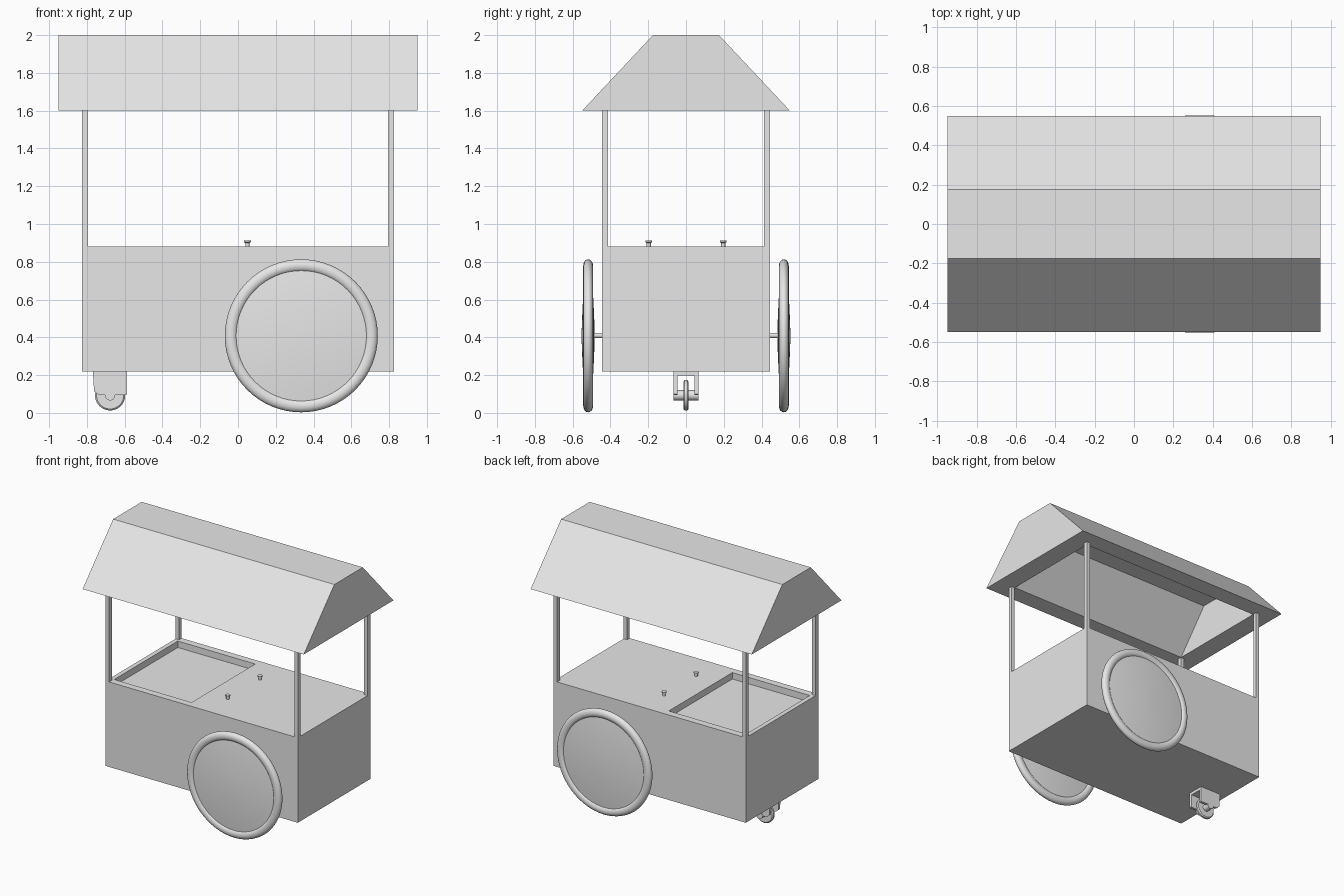
import bpy, bmesh, math
from mathutils import Matrix, Vector

old = bpy.data.objects.get("Cube")
if old:
    bpy.data.objects.remove(old, do_unlink=True)

grey = bpy.data.materials.new("light_grey")
grey.use_nodes = True
grey.diffuse_color = (0.8, 0.8, 0.8, 1)
grey.node_tree.nodes["Principled BSDF"].inputs["Base Color"].default_value = (0.8, 0.8, 0.8, 1)


def finish(name, bm, smooth=False):
    bmesh.ops.recalc_face_normals(bm, faces=bm.faces)
    me = bpy.data.meshes.new(name)
    bm.to_mesh(me)
    bm.free()
    me.materials.append(grey)
    ob = bpy.data.objects.new(name, me)
    bpy.context.collection.objects.link(ob)
    if smooth:
        bpy.ops.object.select_all(action='DESELECT')
        ob.select_set(True)
        bpy.context.view_layer.objects.active = ob
        bpy.ops.object.shade_smooth_by_angle(angle=math.radians(35))
    return ob


def box(name, lo, hi):
    lo, hi = Vector(lo), Vector(hi)
    bm = bmesh.new()
    bmesh.ops.create_cube(bm, size=1)
    for v in bm.verts:
        v.co = (lo + hi) / 2 + v.co * (hi - lo)
    return finish(name, bm)


def lathe(name, profile, matrix, steps=64, closed=False):
    """Turn (radius, height) points around local z."""
    bm = bmesh.new()
    verts = [bm.verts.new((r, 0, h)) for r, h in profile]
    pairs = list(zip(verts, verts[1:]))
    if closed:
        pairs.append((verts[-1], verts[0]))
    edges = [bm.edges.new(p) for p in pairs]
    bmesh.ops.spin(bm, geom=verts + edges, cent=(0, 0, 0), axis=(0, 0, 1),
                   angle=math.tau, steps=steps, use_merge=True)
    bmesh.ops.remove_doubles(bm, verts=bm.verts, dist=0.0005)
    bmesh.ops.transform(bm, matrix=matrix, verts=bm.verts)
    return finish(name, bm, True)


def along_y(x, y, z):
    return Matrix.Translation((x, y, z)) @ Matrix.Rotation(math.pi / 2, 4, 'X')


def rod(name, r, half, matrix, steps=24):
    return lathe(name, [(0, -half), (r, -half), (r, half), (0, half)], matrix, steps)


# Cart body with a shallow tray sunk in the top
bm = bmesh.new()
X, Y, TOP, BASE = 0.825, 0.445, 0.88, 0.22
TX0, TX1, TY, FLOOR = -0.79, -0.125, 0.39, 0.83


def rect(x0, x1, y, z):
    return [bm.verts.new(p) for p in ((x0, -y, z), (x1, -y, z), (x1, y, z), (x0, y, z))]


loops = [rect(-X, X, Y, BASE), rect(-X, X, Y, TOP),
         rect(TX0, TX1, TY, TOP), rect(TX0, TX1, TY, FLOOR)]
for a, b in zip(loops, loops[1:]):
    for i in range(4):
        j = (i + 1) % 4
        bm.faces.new((a[i], a[j], b[j], b[i]))
bm.faces.new(loops[0])
bm.faces.new(loops[-1])
finish("cart_body", bm)

# Corner posts
for sx, side in ((1, "left"), (-1, "right")):
    for sy, end in ((-1, "front"), (1, "back")):
        cx, cy = sx * 0.81, sy * 0.429
        box(f"{end}_{side}_post", (cx - 0.015, cy - 0.016, TOP),
            (cx + 0.015, cy + 0.016, 1.61))

# Canopy, hollow underneath with a flat rim
bm = bmesh.new()
loops = [rect(-0.95, 0.95, 0.175, 2.0), rect(-0.95, 0.95, 0.55, 1.6),
         rect(-0.795, 0.795, 0.41, 1.6), rect(-0.795, 0.795, 0.15, 1.92)]
for a, b in zip(loops, loops[1:]):
    for i in range(4):
        j = (i + 1) % 4
        bm.faces.new((a[i], a[j], b[j], b[i]))
bm.faces.new(loops[0])
bm.faces.new(loops[-1])
finish("canopy", bm)

# Large side wheels: rounded tyre, domed disc and axle
tyre = [(0.372 + 0.033 * math.cos(t), 0.026 * math.sin(t))
        for t in (math.tau * k / 16 for k in range(16))]
half_dome = [(0.345, 0.014), (0.28, 0.021), (0.2, 0.027), (0.12, 0.031), (0.04, 0.034), (0, 0.034)]
dome = [(r, -h) for r, h in reversed(half_dome)] + half_dome
for sy, end in ((-1, "front"), (1, "back")):
    place = along_y(0.335, sy * 0.518, 0.408)
    lathe(f"{end}_wheel_tyre", tyre, place, closed=True)
    lathe(f"{end}_wheel_disc", dome, place)
    rod(f"{end}_axle", 0.014, 0.035, along_y(0.335, sy * 0.465, 0.41))

# Knobs on the counter
knob = [(0, 0), (0.011, 0), (0.011, 0.02), (0.018, 0.024), (0.018, 0.032), (0, 0.032)]
for sy, end in ((-1, "front"), (1, "back")):
    lathe(f"{end}_knob", knob, Matrix.Translation((0.05, sy * 0.197, TOP)), 20)

# Small caster: top plate, two fork sides, axle and wheel
CX, CZ = -0.677, 0.093
box("caster_plate", (CX - 0.09, -0.065, 0.198), (CX + 0.09, 0.065, 0.221))
for sy, end in ((-1, "front"), (1, "back")):
    bm = bmesh.new()
    outline = ((-0.09, 0.2), (0.09, 0.2), (0.09, 0.1), (0.085, 0.095), (-0.06, 0.095), (-0.085, 0.115))
    face = bm.faces.new([bm.verts.new((CX + x, sy * 0.065, z)) for x, z in outline])
    new = bmesh.ops.extrude_face_region(bm, geom=[face])["geom"]
    for v in new:
        if isinstance(v, bmesh.types.BMVert):
            v.co.y = sy * 0.045
    finish(f"{end}_caster_fork", bm)
rod("caster_axle", 0.027, 0.067, along_y(CX, 0, CZ))
wheel = [(0, -0.014), (0.072, -0.014), (0.08, -0.007), (0.08, 0.007), (0.072, 0.014), (0, 0.014)]
lathe("caster_wheel", wheel, along_y(CX, 0, CZ), 40)
